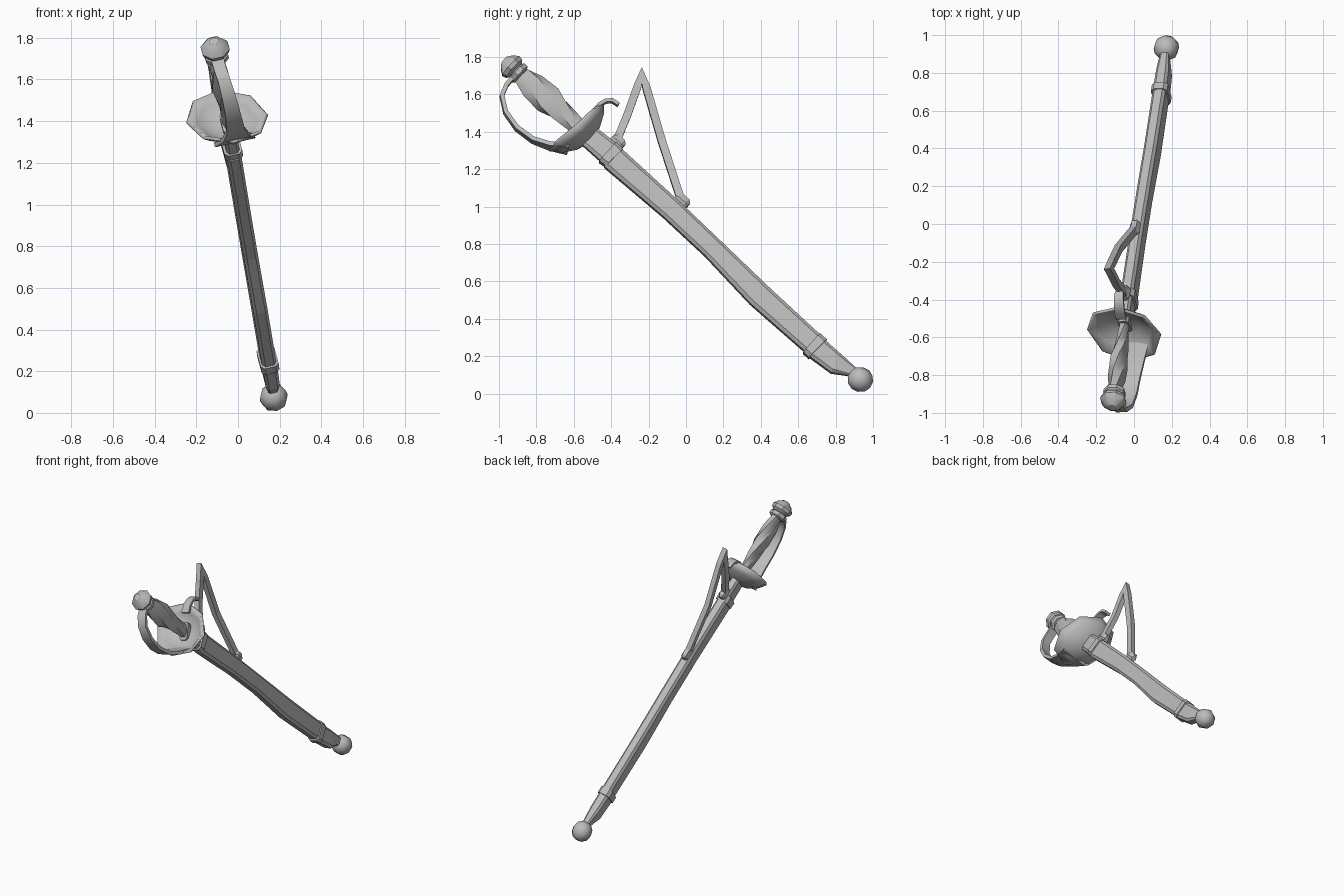
import bpy, bmesh, math
from mathutils import Vector, Matrix

if "Cube" in bpy.data.objects:
    bpy.data.objects.remove(bpy.data.objects["Cube"])

# Frame of the sheathed sabre: T along the blade, U across it, S out of its side
T = Vector((0.113, 0.738, -0.667)).normalized()
S = Vector((0.978, 0.05, 0.22)).normalized()
U = S.cross(T).normalized()
POMMEL = Vector((-0.11, -0.936, 1.751))

steel = bpy.data.materials.new("grey steel")
steel.diffuse_color = (0.5, 0.5, 0.5, 1)
steel.use_nodes = True
steel.node_tree.nodes["Principled BSDF"].inputs["Base Color"].default_value = steel.diffuse_color


def at(y, z, w=0.0):
    """Point on the sabre's middle plane at height z and depth y, moved w sideways."""
    d = Vector((0, y, z)) - POMMEL
    x = POMMEL.x - (S.y * d.y + S.z * d.z) / S.x
    return Vector((x, y, z)) + S * w


def finish(name, bm, smooth=None):
    bmesh.ops.recalc_face_normals(bm, faces=bm.faces)
    me = bpy.data.meshes.new(name)
    bm.to_mesh(me)
    bm.free()
    me.materials.append(steel)
    ob = bpy.data.objects.new(name, me)
    bpy.context.collection.objects.link(ob)
    if smooth:
        bpy.ops.object.select_all(action='DESELECT')
        ob.select_set(True)
        bpy.context.view_layer.objects.active = ob
        bpy.ops.object.shade_smooth_by_angle(angle=math.radians(smooth))
    return ob


def loft(name, sections, smooth=None):
    bm = bmesh.new()
    rings = [[bm.verts.new(p) for p in sec] for sec in sections]
    n = len(rings[0])
    for a, b in zip(rings, rings[1:]):
        for i in range(n):
            bm.faces.new((a[i], a[(i + 1) % n], b[(i + 1) % n], b[i]))
    bm.faces.new(rings[0])
    bm.faces.new(rings[-1])
    return finish(name, bm, smooth)


def flat_oct(uy, uz, ly, lz, hw):
    """Tall chamfered section between an upper and a lower edge point."""
    up, lo = at(uy, uz), at(ly, lz)
    e = (up - lo) * 0.14
    k = hw * 0.6
    return [up + S * k, up - e + S * hw, lo + e + S * hw, lo + S * k,
            lo - S * k, lo + e - S * hw, up - e - S * hw, up - S * k]


def strip(name, path, thick, smooth=None):
    """Flat band along (y, z, side offset, half width) points."""
    pts = [at(*p[:3]) for p in path]
    secs = []
    for i, p in enumerate(pts):
        a = (p - pts[max(i - 1, 0)]).normalized()
        b = (pts[min(i + 1, len(pts) - 1)] - p).normalized()
        n = S.cross(a + b).normalized() * thick / 2
        if 0 < i < len(pts) - 1:
            n /= max(math.sqrt(max((1 + a.dot(b)) / 2, 0)), 0.5)
        w = S * path[i][3]
        secs.append([p + n + w, p + n - w, p - n - w, p - n + w])
    return loft(name, secs, smooth)


def revolve(name, centre, profile, n=8, flat=1.0, twist=0.0, smooth=None):
    """Turned part: (distance along blade, radius) rings, optionally flattened and twisted."""
    secs = []
    for j, (a, r) in enumerate(profile):
        ring = []
        for i in range(n):
            t = 2 * math.pi * (i + 0.5) / n + twist * j
            ring.append(centre + T * a + U * r * math.cos(t) + S * r * flat * math.sin(t))
        secs.append(ring)
    return loft(name, secs, smooth)


# Scabbard with its fittings
loft("scabbard", [flat_oct(-0.348, 1.308, -0.438, 1.211, 0.035),
                  flat_oct(-0.032, 1.019, -0.123, 0.944, 0.035),
                  flat_oct(0.209, 0.789, 0.102, 0.735, 0.035),
                  flat_oct(0.449, 0.559, 0.342, 0.479, 0.035),
                  flat_oct(0.727, 0.302, 0.642, 0.217, 0.035)])
loft("blade_throat", [flat_oct(-0.515, 1.445, -0.573, 1.345, 0.03),
                      flat_oct(-0.364, 1.329, -0.444, 1.23, 0.032)])
loft("scabbard_mouth_collar", [flat_oct(-0.374, 1.34, -0.465, 1.238, 0.044),
                               flat_oct(-0.337, 1.302, -0.428, 1.212, 0.044)])
loft("scabbard_tip_collar", [flat_oct(0.717, 0.318, 0.626, 0.217, 0.044),
                             flat_oct(0.752, 0.284, 0.658, 0.188, 0.044)])
loft("scabbard_tip", [flat_oct(0.738, 0.286, 0.652, 0.2, 0.036),
                      flat_oct(0.824, 0.211, 0.775, 0.11, 0.034),
                      flat_oct(0.914, 0.131, 0.877, 0.094, 0.022)])

# Ball on the scabbard tip
bm = bmesh.new()
rot = Matrix((S, U, T)).transposed().to_4x4()
bmesh.ops.create_uvsphere(bm, u_segments=8, v_segments=6, radius=0.069,
                          matrix=Matrix.Translation(at(0.932, 0.075)) @ rot)
finish("tip_ball", bm, 60)

# Pommel, its ring, and the twisted grip
revolve("pommel", POMMEL, [(-0.05, 0.022), (-0.03, 0.05), (0.0, 0.072),
                           (0.022, 0.066), (0.045, 0.038)], smooth=30)
revolve("pommel_ring", POMMEL, [(0.035, 0.045), (0.045, 0.06), (0.068, 0.06), (0.078, 0.045)])
revolve("grip", POMMEL, [(0.06, 0.052), (0.16, 0.075), (0.27, 0.083), (0.36, 0.064),
                         (0.45, 0.05), (0.54, 0.046)],
        n=6, flat=0.6, twist=math.radians(24), smooth=40)

# Bowl guard: eight-sided dish, open towards the pommel
C = at(-0.604, 1.441)
bm = bmesh.new()
rings = []
for r in (1.0, 0.78, 0.45):
    ring = []
    for i in range(8):
        t = math.pi * i / 4
        w, s = 0.19 * r * math.cos(t), math.sin(t)
        rim = 0.04 + (0.0 if s > 0 else 0.035 * s)
        a = rim + (0.118 - rim) * (1 - r ** 2.6)
        ring.append(bm.verts.new(C + T * a + U * (0.19 * r * s - 0.17 * w) + S * w))
    rings.append(ring)
for a, b in zip(rings, rings[1:]):
    for i in range(8):
        bm.faces.new((a[i], a[(i + 1) % 8], b[(i + 1) % 8], b[i]))
tip = bm.verts.new(C + T * 0.118)
for i in range(8):
    bm.faces.new((rings[-1][i], rings[-1][(i + 1) % 8], tip))
guard = finish("bowl_guard", bm, 40)
mod = guard.modifiers.new("thickness", 'SOLIDIFY')
mod.thickness = 0.016
mod.offset = 0

# Knuckle bow and the curled finial on the far rim
strip("knuckle_bow", [(-0.63, 1.305, 0.01, 0.1), (-0.73, 1.32, 0.015, 0.065),
                      (-0.82, 1.352, 0.015, 0.045), (-0.905, 1.415, 0.015, 0.038),
                      (-0.965, 1.5, 0.012, 0.034), (-0.985, 1.59, 0.006, 0.03),
                      (-0.96, 1.65, 0, 0.03), (-0.925, 1.69, 0, 0.03)], 0.022, 40)
strip("guard_finial", [(-0.5, 1.5, 0.01, 0.028), (-0.465, 1.54, 0.012, 0.027),
                       (-0.43, 1.56, 0.015, 0.026), (-0.395, 1.562, 0.015, 0.025),
                       (-0.362, 1.54, 0.015, 0.022)], 0.018, 40)

# Hanging strap and the lugs it hangs from
strip("hanging_strap", [(-0.373, 1.345, 0, 0.017), (-0.31, 1.5, -0.01, 0.017),
                        (-0.258, 1.645, 0, 0.017), (-0.237, 1.7, 0, 0.017),
                        (-0.212, 1.635, 0, 0.017), (-0.13, 1.36, -0.02, 0.017),
                        (-0.022, 1.02, 0, 0.017)], 0.042)
for name, y, z in (("front_strap_lug", -0.365, 1.345), ("rear_strap_lug", -0.02, 1.028)):
    revolve(name, at(y, z), [(-0.04, 0.022), (-0.022, 0.036), (0.022, 0.036), (0.04, 0.022)],
            n=6, flat=0.8)
